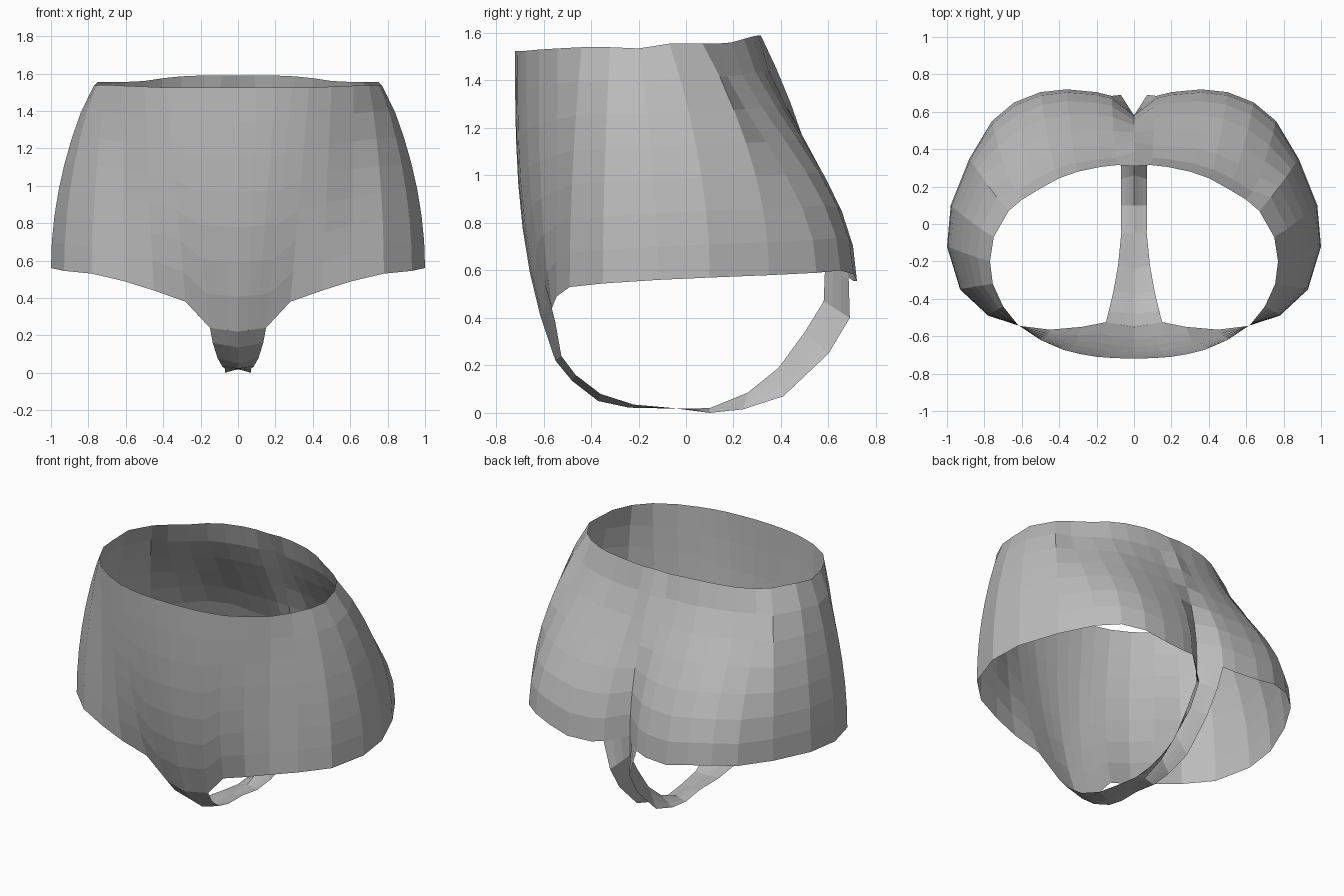
import bpy
import bmesh
from math import sin, pi
from mathutils import Vector

cube = bpy.data.objects.get("Cube")
if cube:
    bpy.data.objects.remove(cube, do_unlink=True)

# One plain fabric colour
fabric = bpy.data.materials.new("grey_fabric")
fabric.use_nodes = True
grey = (0.5, 0.5, 0.5, 1)
fabric.diffuse_color = grey
fabric.node_tree.nodes["Principled BSDF"].inputs["Base Color"].default_value = grey


def sheet(name, columns):
    """Skin a half grid of points and mirror it across the centre line."""
    bm = bmesh.new()
    grid = [[bm.verts.new(p) for p in column] for column in columns]
    for left, right in zip(grid, grid[1:]):
        for a, b, c, d in zip(left, right, right[1:], left[1:]):
            bm.faces.new((a, b, c, d))
    half = bm.verts[:] + bm.edges[:] + bm.faces[:]
    bmesh.ops.mirror(bm, geom=half, axis="X", merge_dist=0.0005)
    bmesh.ops.remove_doubles(bm, verts=bm.verts[:], dist=0.0005)
    bmesh.ops.recalc_face_normals(bm, faces=bm.faces[:])
    mesh = bpy.data.meshes.new(name)
    bm.to_mesh(mesh)
    bm.free()
    mesh.materials.append(fabric)
    obj = bpy.data.objects.new(name, mesh)
    bpy.context.collection.objects.link(obj)
    return obj


# Seams from waistband to leg opening: top point, bottom point
front = [
    ((0, -.72, 1.525), (0, -.55, .22)),
    ((.1, -.717, 1.525), (.05, -.542, .227)),
    ((.2, -.71, 1.525), (.1, -.533, .233)),
    ((.29, -.695, 1.525), (.15, -.525, .24)),
    ((.38, -.672, 1.525), (.28, -.55, .38)),
    ((.5, -.62, 1.53), (.45, -.565, .44)),
]
side = [
    ((.62, -.54, 1.535), (.61, -.545, .49)),
    ((.7, -.44, 1.54), (.78, -.49, .53)),
    ((.755, -.32, 1.54), (.93, -.35, .545)),
    ((.77, -.2, 1.535), (1, -.12, .56)),
    ((.75, -.07, 1.555), (.98, .1, .57)),
    ((.67, .07, 1.555), (.88, .35, .58)),
]
back = [
    ((.6, .13, 1.555), (.76, .55, .59)),
    ((.5, .19, 1.56), (.64, .65, .6)),
    ((.4, .245, 1.575), (.5, .705, .585)),
    ((.3, .28, 1.585), (.36, .72, .555)),
    ((.18, .305, 1.59), (.2, .705, .555)),
    ((.09, .315, 1.59), (.12, .685, .57)),
]
cleft = [((0, .31, 1.59), (0, .585, .6))]


def seam(ends, ease_x, ease_y, rows=7):
    top, bottom = map(Vector, ends)
    points = []
    for i in range(rows + 1):
        t = i / rows
        p = top.lerp(bottom, t)
        p.x = top.x + (bottom.x - top.x) * ease_x(t)
        p.y = top.y + (bottom.y - top.y) * ease_y(t)
        points.append(p)
    return points


def swell(power):
    return lambda t: sin(pi * t / 2) ** power


# Body: flat-bellied front, rounded hips, full seat with a central crease
body = [seam(s, lambda t: t, lambda t: t ** 3) for s in front]
body += [seam(s, swell(.8), swell(.9)) for s in side]
body += [seam(s, swell(1), swell(1.5)) for s in back]
body += [seam(s, swell(1), swell(.9)) for s in cleft]
sheet("brief_body", body)

# Gusset strap: centre y, z, then edge x, y, z from front to back
stations = [
    (-.55, .22, .15, -.525, .24),
    (-.48, .135, .135, -.465, .16),
    (-.37, .05, .11, -.36, .08),
    (-.24, .022, .085, -.22, .035),
    (-.05, .018, .068, -.05, .02),
    (.1, .02, .07, .1, 0),
    (.26, .085, .07, .24, .015),
    (.39, .19, .07, .41, .07),
    (.5, .34, .065, .6, .25),
    (.58, .47, .07, .69, .4),
    (.585, .6, .12, .685, .57),
]
strap = []
for cy, cz, *edge in stations:
    centre = Vector((0, cy, cz))
    strap.append([centre.lerp(Vector(edge), k / 3) for k in range(4)])
sheet("gusset_strap", strap)
